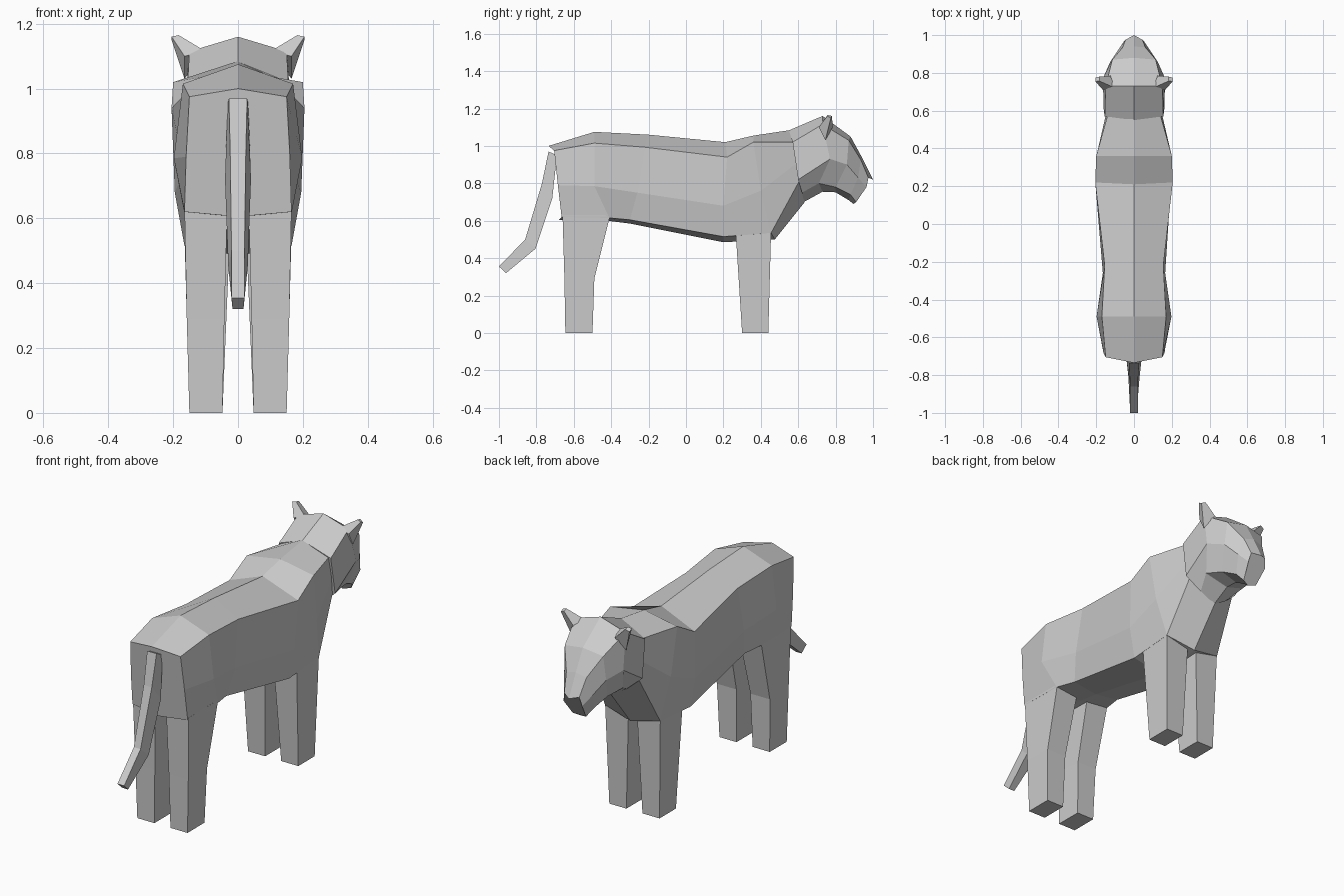
import bpy, bmesh


def loft(name, rings, mirror=False):
    """Skin a list of closed rings and cap both ends."""
    bm = bmesh.new()
    loops = [[bm.verts.new(p) for p in r] for r in rings]
    for a, b in zip(loops, loops[1:]):
        n = len(a)
        for i in range(n):
            j = (i + 1) % n
            bm.faces.new((a[i], a[j], b[j], b[i]))
    bm.faces.new(loops[0])
    bm.faces.new(loops[-1])
    bmesh.ops.recalc_face_normals(bm, faces=bm.faces)
    me = bpy.data.meshes.new(name)
    bm.to_mesh(me)
    bm.free()
    ob = bpy.data.objects.new(name, me)
    bpy.context.collection.objects.link(ob)
    if mirror:
        ob.modifiers.new("Mirror", 'MIRROR')
    return ob


def sym(half):
    """Half section (top centre down to bottom centre) to a full ring."""
    return half + [(-x, y, z) for x, y, z in half[-2:0:-1]]


# torso, rump to neck
torso = [
    [(0, -.735, 1.0), (.15, -.705, .975), (.16, -.685, .79), (.165, -.665, .62), (0, -.68, .605)],
    [(0, -.49, 1.075), (.17, -.49, 1.015), (.198, -.49, .785), (.165, -.41, .615), (0, -.42, .60)],
    [(0, -.20, 1.06), (.155, -.22, .993), (.165, -.26, .75), (.14, -.30, .605), (0, -.30, .585)],
    [(0, .21, 1.02), (.205, .22, .94), (.195, .20, .68), (.165, .20, .515), (0, .20, .485)],
    [(0, .36, 1.055), (.20, .36, 1.02), (.19, .40, .76), (.165, .455, .535), (0, .475, .50)],
    [(0, .56, 1.085), (.14, .575, 1.02), (.145, .595, .91), (.14, .61, .82), (0, .635, .70)],
]
loft("torso", [sym(s) for s in torso])

# head, neck to muzzle
head = [
    [(0, .55, 1.083), (.155, .57, 1.02), (.16, .60, .82), (.08, .62, .75), (0, .63, .70)],
    [(0, .73, 1.16), (.15, .73, 1.115), (.165, .77, .93), (.12, .71, .80), (0, .73, .755)],
    [(0, .88, 1.05), (.115, .87, 1.03), (.125, .86, .90), (.09, .80, .78), (0, .80, .752)],
    [(0, .94, .94), (.06, .935, .925), (.085, .92, .83), (.065, .88, .74), (0, .87, .71)],
    [(0, 1.0, .82), (.045, .975, .83), (.055, .965, .78), (.04, .91, .70), (0, .895, .69)],
]
loft("head", [sym(s) for s in head])

# ears
loft("ears", [
    [(.10, .72, 1.115), (.165, .71, 1.10), (.165, .745, 1.03), (.125, .785, 1.10)],
    [(.183, .757, 1.165), (.205, .755, 1.16), (.205, .775, 1.15), (.183, .78, 1.16)],
], True)


def legs(name, levels):
    """Pair of square legs; level = z, inner x, outer x, back y, front y."""
    loft(name, [[(a, c, z), (b, c, z), (b, d, z), (a, d, z)]
                for z, a, b, c, d in levels], True)


legs("front_legs", [(0, .048, .15, .30, .44), (.55, .025, .165, .265, .455)])
legs("hind_legs", [(0, .048, .15, -.645, -.50), (.29, .042, .158, -.65, -.49),
                   (.63, .033, .165, -.66, -.405)])

# tail: outer y, z, half width, then inner y, z, half width
tail = [(-.735, .97, .028, -.69, .95, .032), (-.77, .80, .024, -.715, .72, .04),
        (-.86, .50, .02, -.805, .45, .03), (-1.0, .355, .02, -.962, .32, .017)]
loft("tail", [[(-w, y, z), (w, y, z), (v, b, c), (-v, b, c)]
              for y, z, w, b, c, v in tail])
